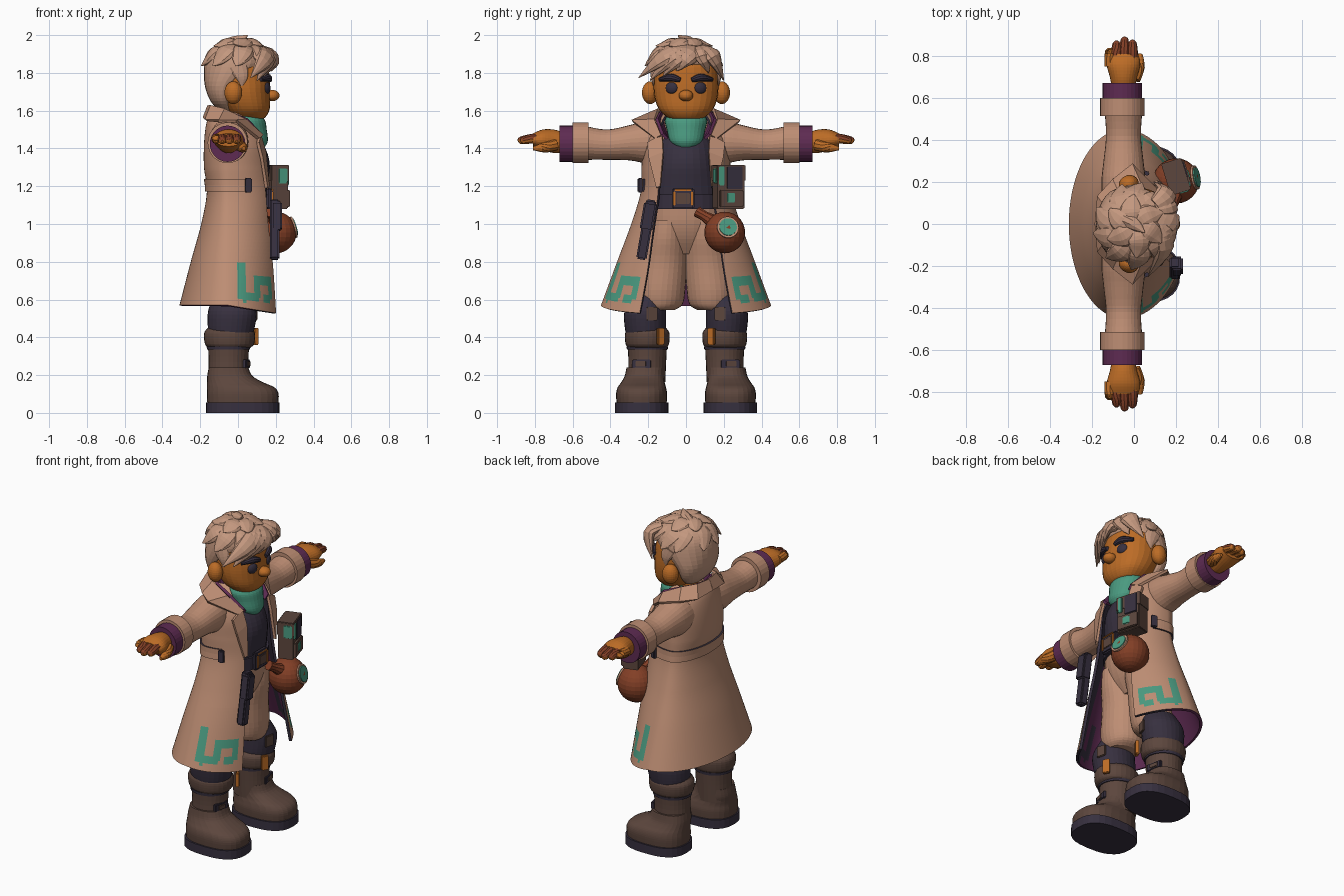
import bpy, bmesh, math, random
from mathutils import Vector, Matrix, Euler

if "Cube" in bpy.data.objects:
    bpy.data.objects.remove(bpy.data.objects["Cube"])
random.seed(4)
made = []


def material(name, hexcode):
    m = bpy.data.materials.new(name)
    srgb = [int(hexcode[i:i + 2], 16) / 255 for i in (0, 2, 4)]
    col = [((c + 0.055) / 1.055) ** 2.4 for c in srgb] + [1]
    m.diffuse_color = col
    m.use_nodes = True
    m.node_tree.nodes["Principled BSDF"].inputs["Base Color"].default_value = col
    return m


TAN = material("tan cloth", "BE8E74")
HAIR = material("pale hair", "C4987F")
SKIN = material("warm skin", "BC6C26")
TEAL = material("teal", "4A9A80")
PURPLE = material("purple lining", "5E2B52")
NAVY = material("dark navy", "37303F")
BROWN = material("boot brown", "5C463D")
RUST = material("rust leather", "833F26")


def finish(name, bm, *mats):
    bmesh.ops.recalc_face_normals(bm, faces=bm.faces)
    me = bpy.data.meshes.new(name)
    bm.to_mesh(me)
    bm.free()
    for m in mats:
        me.materials.append(m)
    ob = bpy.data.objects.new(name, me)
    bpy.context.collection.objects.link(ob)
    made.append(ob)
    return ob


def catmull(rows, t):
    """Smooth value at t (in row units) through rows of equal-length tuples."""
    i = min(int(t), len(rows) - 2)
    f = t - i
    a, b, c, d = (rows[max(0, min(len(rows) - 1, i + k))] for k in (-1, 0, 1, 2))
    return [q + f * ((r - p) + f * (2 * p - 5 * q + 4 * r - s + f * (3 * (q - r) + s - p))) / 2
            for p, q, r, s in zip(a, b, c, d)]


def skin_rings(bm, rings):
    loops = [[bm.verts.new(p) for p in ring] for ring in rings]
    n = len(loops[0])
    for a, b in zip(loops, loops[1:]):
        for j in range(n):
            bm.faces.new((a[j], a[(j + 1) % n], b[(j + 1) % n], b[j]))
    bm.faces.new(loops[0])
    bm.faces.new(loops[-1])


def loft(name, rows, mat, axis="z", side=1, n=28, power=2.0):
    """Rows are (position on axis, centre 1, centre 2, radius 1, radius 2)."""
    rings = []
    steps = 4 * (len(rows) - 1) if len(rows) > 2 else 1
    for k in range(steps + 1):
        t, c1, c2, r1, r2 = catmull(rows, k * (len(rows) - 1) / steps)
        ring = []
        for j in range(n):
            c, s = math.cos(math.tau * j / n), math.sin(math.tau * j / n)
            u = c1 + r1 * math.copysign(abs(c) ** (2 / power), c)
            v = c2 + r2 * math.copysign(abs(s) ** (2 / power), s)
            ring.append((u, v * side, t) if axis == "z" else (u, t * side, v))
        rings.append(ring)
    bm = bmesh.new()
    skin_rings(bm, rings)
    return finish(name, bm, mat)


def tube(name, pts, mat, n=10, flat=1.0):
    """Tapered tube through points (x, y, z, radius)."""
    steps = 4 * (len(pts) - 1)
    path = [catmull(pts, k / 4) for k in range(steps + 1)]
    rings = []
    for k, p in enumerate(path):
        c = Vector(p[:3])
        tan = (Vector(path[min(k + 1, steps)][:3]) - Vector(path[max(k - 1, 0)][:3])).normalized()
        out = c - Vector((0, 0, 1.75))
        u = tan.cross(out).normalized()
        v = u.cross(tan)
        r = max(p[3], 0.002)
        rings.append([c + r * (u * math.cos(math.tau * j / n) + flat * v * math.sin(math.tau * j / n))
                      for j in range(n)])
    bm = bmesh.new()
    skin_rings(bm, rings)
    return finish(name, bm, mat)


def ball(name, loc, size, mat, rot=(0, 0, 0)):
    bm = bmesh.new()
    m = Matrix.LocRotScale(Vector(loc), Euler(rot), Vector(size))
    bmesh.ops.create_uvsphere(bm, u_segments=24, v_segments=14, radius=1, matrix=m)
    return finish(name, bm, mat)


def box(name, loc, size, mat, rot=(0, 0, 0), bevel=0.008):
    bm = bmesh.new()
    bmesh.ops.create_cube(bm, size=1, matrix=Matrix.Diagonal((*size, 1)))
    bmesh.ops.bevel(bm, geom=bm.edges[:], offset=bevel, segments=2, affect="EDGES")
    bm.transform(Matrix.LocRotScale(Vector(loc), Euler(rot), None))
    return finish(name, bm, mat)


def strip(name, upper, lower, side, mat):
    bm = bmesh.new()
    a, b = ([bm.verts.new((x, y * side, z)) for x, y, z in e] for e in (upper, lower))
    for i in range(len(a) - 1):
        bm.faces.new((a[i], a[i + 1], b[i + 1], b[i]))
    mod = finish(name, bm, mat).modifiers.new("thickness", "SOLIDIFY")
    mod.thickness, mod.offset = 0.016, 0


# Coat: rows of (height, half width, back depth, front depth, opening angle)
COAT = [(.57, .45, .26, .30, 33), (.8, .365, .20, .28, 33), (1.0, .29, .145, .26, 36),
        (1.17, .24, .115, .25, 38), (1.3, .235, .13, .235, 39), (1.42, .23, .13, .22, 36),
        (1.52, .19, .12, .17, 45), (1.59, .11, .10, .11, 60)]
KEY = [(72, 80, .6, .8), (56, 76, .59, .64), (55, 62, .6, .72), (38, 62, .68, .73),
       (38, 44, .59, .73), (38, 51, .59, .63)]


def coat_point(th, row, off=0.0):
    z, w, back, front, _ = row
    c = math.cos(th)
    depth = (front if c > 0 else back) + off
    drop = 0.05 * max(0, c) * max(0, (0.9 - z) / 0.33)
    return (-.05 + depth * c, (w + off) * math.sin(th), z - drop)


def coat_shell(name, t0, t1, rows, cols, off, mats, arc=None):
    bm = bmesh.new()
    grid, info = [], []
    for k in range(rows + 1):
        row = catmull(COAT, t0 + (t1 - t0) * k / rows)
        start = math.radians(arc or row[4])
        angles = [start + (math.tau - 2 * start) * j / cols for j in range(cols + 1)]
        grid.append([bm.verts.new(coat_point(a, row, off)) for a in angles])
        info.append(angles)
    for k in range(rows):
        for j in range(cols):
            f = bm.faces.new((grid[k][j], grid[k][j + 1], grid[k + 1][j + 1], grid[k + 1][j]))
            deg = math.degrees(info[k][j] + info[k][j + 1]) / 2
            deg = min(deg, 360 - deg)
            z = f.calc_center_median().z
            # teal key pattern near the hem; the facing behind each front edge is dark
            if any(a < deg < b and lo < z < hi for a, b, lo, hi in KEY):
                f.material_index = 1
            elif min(j, cols - 1 - j) < cols // 10:
                f.material_index = 2
    ob = finish(name, bm, *mats)
    if ob.data.polygons[cols // 2].normal.x > 0:
        ob.data.flip_normals()
    mod = ob.modifiers.new("thickness", "SOLIDIFY")
    mod.thickness, mod.offset = 0.016, -1
    mod.material_offset = mod.material_offset_rim = 3


coat_shell("coat", 0, 7, 84, 160, 0, (TAN, TEAL, TAN, PURPLE, NAVY, NAVY))
coat_shell("coat_back_belt", 3.02, 3.5, 2, 60, .01, (TAN, TAN, TAN, NAVY, NAVY, NAVY), arc=68)

# Torso, trousers and belt
loft("shirt", [(1.02, 0, 0, .13, .19), (1.2, 0, 0, .155, .185), (1.32, 0, 0, .168, .17), (1.42, -.01, 0, .145, .15),
               (1.52, -.02, 0, .08, .1)], NAVY)
loft("trouser_hips", [(.84, -.01, 0, .07, .12), (.92, 0, 0, .11, .17), (1.0, 0, 0, .137, .195),
                      (1.08, 0, 0, .145, .195)], TAN)
loft("belt", [(1.08, 0, 0, .16, .2), (1.16, 0, 0, .163, .2)], NAVY)
box("belt_buckle", (.165, -.015, 1.135), (.03, .12, .11), NAVY)
box("buckle_plate", (.182, -.015, 1.135), (.008, .07, .06), BROWN, bevel=.003)
for y in (-.062, .032):
    box("buckle_pin", (.182, y, 1.135), (.01, .013, .075), SKIN, bevel=.003)
box("buckle_bar", (.182, -.015, 1.18), (.01, .09, .009), SKIN, bevel=.003)

# Head and face
loft("head", [(1.545, .06, 0, .05, .06), (1.565, .06, 0, .085, .1), (1.61, .05, 0, .118, .145),
              (1.68, .03, 0, .14, .168), (1.76, .02, 0, .148, .17), (1.85, 0, 0, .155, .16),
              (1.92, 0, 0, .1, .1)], SKIN, power=2.2)
ball("nose", (.18, 0, 1.68), (.04, .038, .03), SKIN)
loft("neck", [(1.42, 0, 0, .07, .07), (1.6, 0, 0, .07, .07)], SKIN)
for s in (1, -1):
    ball("ear", (-.025, s * .19, 1.695), (.048, .042, .06), SKIN, (0, 0, s * .4))
    ball("eye", (.15, s * .075, 1.72), (.02, .034, .032), NAVY, (0, 0, s * .35))
    tube("eyebrow", [(.17, s * .03, 1.762, .012), (.155, s * .08, 1.775, .021),
                     (.12, s * .14, 1.765, .01)], NAVY)
    tube("sideburn", [(.0, s * .165, 1.84, .05), (.02, s * .172, 1.78, .035), (.02, s * .172, 1.73, .003)], HAIR, flat=.4)

# Hair: smooth cap, long crown and side tufts, swept fringe
loft("hair_cap", [(1.6, -.06, 0, .04, .08), (1.65, -.08, 0, .065, .135), (1.73, -.075, 0, .1, .165),
                  (1.83, -.015, 0, .165, .18), (1.9, .0, 0, .16, .165), (1.95, .0, 0, .11, .11),
                  (1.97, .0, 0, .05, .05)], HAIR)
for ring, (e0, e1, count) in enumerate([(88, 44, 6), (66, 8, 9)]):
    for i in range(count):
        az = math.tau * (i + .5 * ring) / count + random.uniform(-.2, .2)
        pts = []
        for f, lift, r in ((0, .94, .04), (.45, 1.03, .06), (.8, 1.1, .04), (1, 1.24, .003)):
            e, a = math.radians(e0 + (e1 - e0) * f), az - .45 * f
            pts.append((.005 + .165 * lift * math.cos(e) * math.cos(a),
                        -.01 + .17 * lift * math.cos(e) * math.sin(a), 1.81 + .155 * lift * math.sin(e), r))
        tube("hair_tuft", pts, HAIR, flat=.45)
for y0, y1, z1 in ((.03, -.25, 1.775), (.04, -.19, 1.76), (.05, -.12, 1.785), (.06, -.05, 1.81),
                   (.07, .12, 1.80), (.09, .2, 1.76)):
    tube("hair_fringe", [(.1, y0, 1.93, .035), (.195 - abs(y1) * .2, (y0 + y1) / 2, 1.885, .055),
                         (.205 - abs(y1) * .55, y1, z1, .003)], HAIR, flat=.55)
tube("hair_cowlick", [(-.06, .03, 1.94, .04), (.0, .0, 1.965, .035), (.05, -.04, 1.998, .003)], HAIR)

# Scarf, collar and lapels
loft("scarf", [(1.405, .11, 0, .03, .045), (1.44, .09, 0, .068, .085), (1.5, .06, 0, .092, .102),
               (1.545, .045, 0, .1, .112), (1.575, .04, 0, .085, .1)], TEAL)
for s in (1, -1):
    strip("collar", [(-.155, 0, 1.625), (-.14, .09, 1.625), (-.07, .145, 1.605), (.04, .165, 1.55), (.13, .13, 1.468)],
          [(-.18, 0, 1.56), (-.17, .13, 1.55), (-.1, .21, 1.545), (-.01, .285, 1.545), (.11, .16, 1.45)], s, TAN)
    strip("collar_lining", [(-.14, 0, 1.61), (-.12, .08, 1.61), (-.05, .135, 1.595), (.05, .155, 1.555), (.125, .125, 1.475)],
          [(-.12, 0, 1.5), (-.09, .08, 1.5), (-.02, .1, 1.49), (.06, .1, 1.46), (.12, .1, 1.45)], s, PURPLE)
    strip("lapel", [(.115, .125, 1.475), (.142, .12, 1.38), (.16, .135, 1.2)],
          [(.105, .205, 1.43), (.125, .195, 1.35), (.15, .155, 1.19)], s, TAN)
    box("belt_tab", (.055, s * .243, 1.205), (.035, .02, .075), NAVY, (0, 0, -s * .3), .004)

# Arms and hands
for s in (1, -1):
    loft("sleeve", [(.08, -.05, 1.44, .1, .12), (.2, -.05, 1.435, .105, .115), (.3, -.05, 1.43, .095, .093),
                    (.42, -.05, 1.42, .083, .08), (.54, -.05, 1.43, .09, .09)], TAN, "y", s)
    loft("sleeve_cuff", [(.515, -.055, 1.43, .106, .108), (.6, -.055, 1.43, .106, .108)], TAN, "y", s)
    loft("inner_cuff", [(.59, -.055, 1.425, .094, .096), (.67, -.055, 1.425, .094, .096)], PURPLE, "y", s)
    loft("palm", [(.65, -.05, 1.43, .055, .055), (.7, -.05, 1.438, .065, .062), (.76, -.05, 1.445, .08, .055),
                  (.81, -.05, 1.445, .07, .034)], SKIN, "y", s)
    for x, tip in ((-.115, .83), (-.083, .872), (-.045, .89), (-.007, .876)):
        finger = tube("finger", [(x, s * .75, 1.45, .026), (x, s * .81, 1.452, .026),
                                 (x, s * (tip - .015), 1.442, .02), (x, s * tip, 1.438, .006)], SKIN)
        # dark backs on the finger ends
        finger.data.materials.append(RUST)
        for p in finger.data.polygons:
            p.material_index = int(p.normal.z > .1 and abs(p.center.y) > .79 and x > -.1)
    tube("thumb", [(.0, s * .69, 1.42, .032), (.025, s * .75, 1.405, .027), (.03, s * .81, 1.40, .01)], SKIN)

# Legs and boots
for s in (1, -1):
    loft("trouser_leg", [(.545, -.03, .14, .09, .08), (.575, -.03, .133, .115, .115), (.65, -.02, .13, .12, .126),
                         (.8, -.01, .115, .115, .12), (.92, 0, .105, .128, .108), (1.02, 0, .1, .13, .095)], TAN, side=s)
    loft("knee_wrap", [(.38, -.04, .21, .11, .1), (.46, -.035, .215, .125, .11), (.54, -.03, .215, .128, .11),
                       (.62, -.03, .19, .1, .09)], NAVY, side=s)
    loft("boot_top_band", [(.345, -.045, .205, .11, .1), (.365, -.045, .205, .13, .115), (.42, -.045, .205, .135, .118),
                           (.45, -.045, .205, .115, .1)], BROWN, side=s)
    loft("boot_shaft", [(.16, -.05, .21, .11, .1), (.27, -.05, .205, .105, .1), (.37, -.05, .205, .11, .105)], BROWN, side=s)
    loft("boot_trim", [(.335, -.05, .205, .114, .108), (.352, -.05, .205, .116, .11)], NAVY, side=s)
    loft("boot_foot", [(.045, .025, .235, .187, .132), (.1, .025, .235, .19, .135), (.135, .015, .234, .178, .128),
                       (.162, -.015, .228, .148, .115), (.195, -.043, .22, .12, .105), (.24, -.05, .215, .105, .1)],
         BROWN, side=s, power=2.5)
    loft("boot_sole", [(0, .025, .235, .195, .142), (.055, .025, .235, .195, .142)], NAVY, side=s, power=2.6)
    box("boot_clasp", (.092, s * .135, .405), (.02, .04, .09), SKIN, (0, 0, -s * .5), .004)
    box("knee_patch", (.092, s * .18, .525), (.012, .06, .07), BROWN, (0, 0, -s * .25), .004)
    box("ankle_buckle", (.045, s * .235, .26), (.02, .1, .045), NAVY, (0, 0, s * .2), .004)
    box("buckle_face", (.057, s * .24, .26), (.008, .055, .028), BROWN, (0, 0, s * .2), .003)

# Hip holster, pouch and round flask
tilt = (-.17, 0, 0)
box("holster", (.195, -.21, .97), (.05, .055, .32), NAVY, tilt)
box("holster_flap", (.205, -.2, 1.04), (.055, .068, .15), NAVY, tilt)
turn = Euler((0, 0, .3))
for part, off, size, mat in (("pouch", (0, 0, 0), (.09, .15, .23), BROWN),
                             ("pouch_flap", (.0, 0, .075), (.1, .158, .085), BROWN),
                             ("pouch_panel", (.05, .02, .05), (.009, .085, .12), NAVY),
                             ("pouch_pocket", (.045, 0, -.06), (.03, .13, .09), BROWN),
                             ("pouch_stripe", (.05, -.052, .06), (.009, .03, .1), TEAL),
                             ("pouch_side_stripe", (.015, -.079, .06), (.05, .009, .08), TEAL),
                             ("pouch_badge", (.06, -.005, -.055), (.009, .045, .05), TEAL)):
    place = Vector(off)
    place.rotate(turn)
    box(part, place + Vector((.2, .225, 1.195)), size, mat, turn, .004)
ball("flask", (.2, .205, .955), (.11, .108, .11), RUST)
tube("flask_neck", [(.17, .06, 1.065, .03), (.185, .1, 1.04, .028), (.2, .16, 1.0, .045)], RUST)
out = Vector((.95, .17, .28)).normalized()
for part, r, reach, mat in (("flask_ring", .058, .098, TAN), ("flask_badge", .047, .104, TEAL)):
    bm = bmesh.new()
    bmesh.ops.create_cone(bm, cap_ends=True, segments=24, radius1=r, radius2=r, depth=.009)
    bm.transform(Matrix.Translation(Vector((.2, .205, .955)) + out * reach) @ out.to_track_quat("Z", "Y").to_matrix().to_4x4())
    finish(part, bm, mat)

# Smooth shading with crisp edges
for ob in bpy.context.view_layer.objects:
    ob.select_set(ob in made)
bpy.context.view_layer.objects.active = made[0]
bpy.ops.object.shade_smooth_by_angle(angle=math.radians(40))
